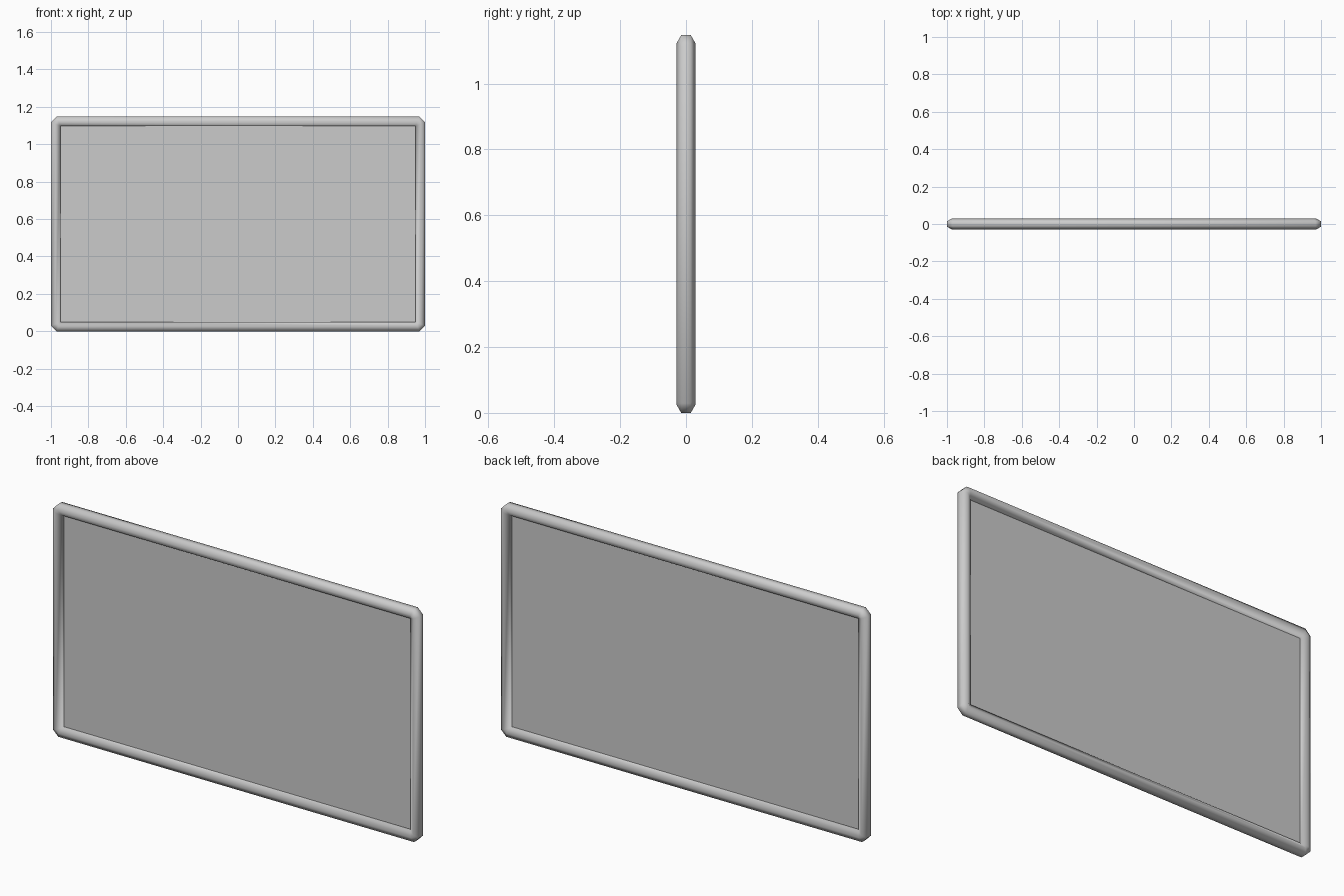
import bpy, bmesh, math

if "Cube" in bpy.data.objects:
    bpy.data.objects.remove(bpy.data.objects["Cube"])

W = 0.05                      # tube width seen from the front
R = W / math.sqrt(3)          # hexagon radius
HEIGHT = 1.147
IX = 1.0 - W                  # inner opening half width
IZ = HEIGHT / 2 - W           # inner opening half height
MID = HEIGHT / 2
T = math.tan(math.radians(22.5))


def finish(name, bm, smooth):
    bmesh.ops.remove_doubles(bm, verts=bm.verts, dist=1e-5)
    bmesh.ops.recalc_face_normals(bm, faces=bm.faces)
    mesh = bpy.data.meshes.new(name)
    bm.to_mesh(mesh)
    bm.free()
    ob = bpy.data.objects.new(name, mesh)
    bpy.context.collection.objects.link(ob)
    for p in mesh.polygons:
        p.use_smooth = smooth
    return ob


# Border tube: hexagonal section swept around a rectangle with clipped corners
section = [(0, -R / 2), (W / 2, -R), (W, -R / 2),
           (W, R / 2), (W / 2, R), (0, R / 2)]
bm = bmesh.new()
rings = []
for sx, sz in [(1, 1), (-1, 1), (-1, -1), (1, -1)]:
    steps = [(1, T), (T, 1)]
    if sx * sz < 0:
        steps.reverse()
    for kx, kz in steps:
        rings.append([bm.verts.new((sx * (IX + u * kx), y, MID + sz * (IZ + u * kz)))
                      for u, y in section])
for i, a in enumerate(rings):
    b = rings[(i + 1) % len(rings)]
    for j in range(6):
        k = (j + 1) % 6
        # the inner wall has no face at the corners, where its edge is shared
        if j == 5 and i % 2 == 0:
            continue
        bm.faces.new((a[j], a[k], b[k], b[j]))
finish("border_tube", bm, True)

# Thin centre panel filling the opening
bm = bmesh.new()
bm.faces.new([bm.verts.new((x * IX, 0, MID + z * IZ))
              for x, z in [(-1, -1), (1, -1), (1, 1), (-1, 1)]])
finish("panel", bm, False)
